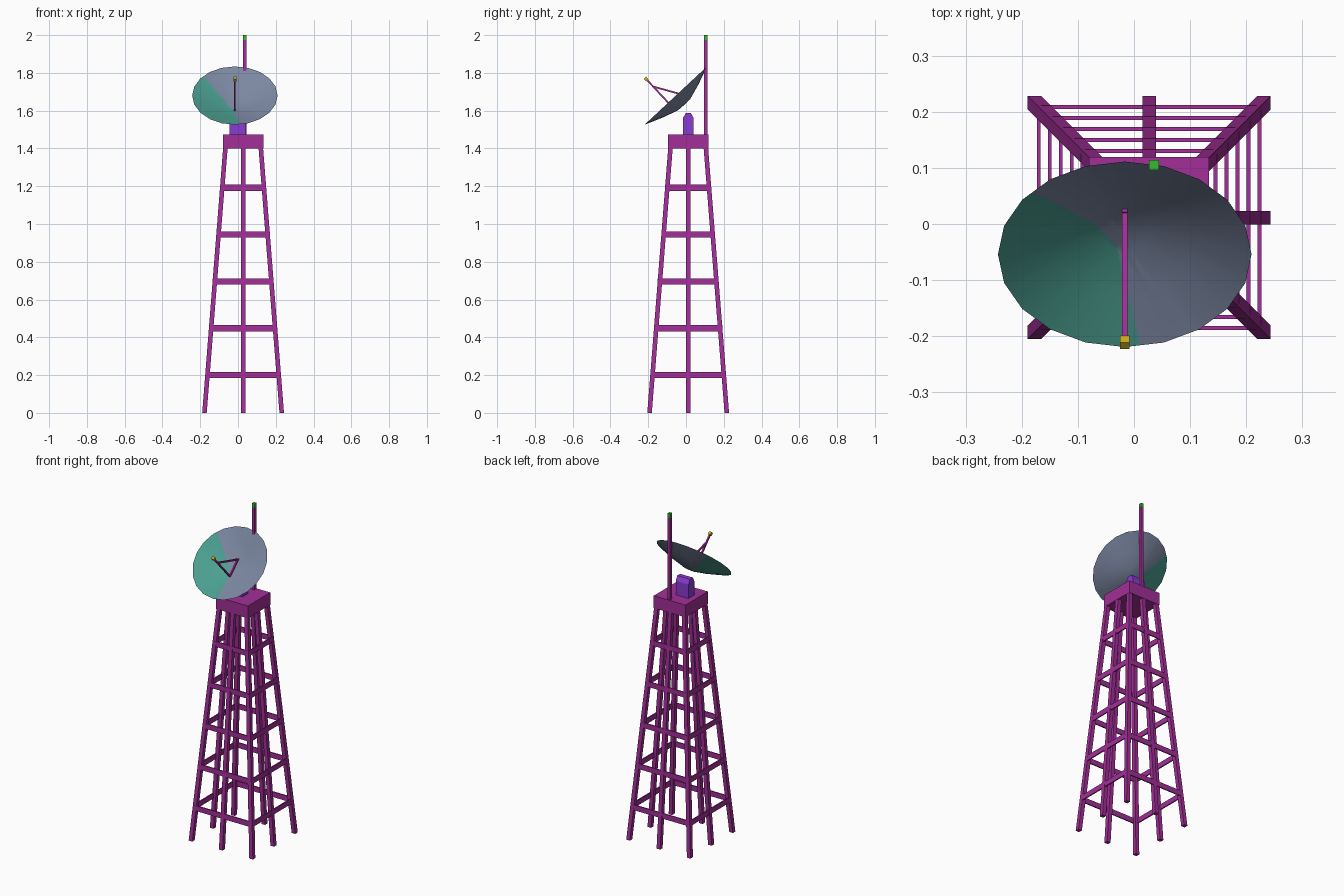
import bpy, bmesh, math
from mathutils import Vector, Matrix

if "Cube" in bpy.data.objects:
    bpy.data.objects.remove(bpy.data.objects["Cube"])

CX, CY = 0.027, 0.0115            # tower axis
DISH = Matrix.Translation((-0.0165, -0.054, 1.68)) @ Matrix.Rotation(math.radians(43), 4, 'X')


def material(name, rgb):
    m = bpy.data.materials.new(name)
    m.diffuse_color = (*rgb, 1)
    m.use_nodes = True
    m.node_tree.nodes["Principled BSDF"].inputs["Base Color"].default_value = m.diffuse_color
    return m


PURPLE = material("purple steel", (0.36, 0.028, 0.31))
SLATE = material("slate dish", (0.20, 0.245, 0.36))
TEAL = material("teal dish", (0.07, 0.34, 0.28))
VIOLET = material("violet mount", (0.25, 0.045, 0.63))
GREEN = material("green lamp", (0.04, 0.48, 0.03))
YELLOW = material("yellow feed", (0.62, 0.42, 0.01))


def finish(name, bm, *mats):
    bmesh.ops.recalc_face_normals(bm, faces=bm.faces)
    me = bpy.data.meshes.new(name)
    bm.to_mesh(me)
    bm.free()
    for m in mats:
        me.materials.append(m)
    ob = bpy.data.objects.new(name, me)
    bpy.context.collection.objects.link(ob)
    return ob


def box(name, centre, size, mat, matrix=None):
    bm = bmesh.new()
    bmesh.ops.create_cube(bm, size=1, matrix=Matrix.Translation(centre) @ Matrix.Diagonal((*size, 1)))
    if matrix:
        bm.transform(matrix)
    return finish(name, bm, mat)


def loft(name, ring_a, ring_b, mat):
    """Prism between two matching rings of points."""
    bm = bmesh.new()
    a = [bm.verts.new(p) for p in ring_a]
    b = [bm.verts.new(p) for p in ring_b]
    bm.faces.new(a)
    bm.faces.new(b)
    n = len(a)
    for i in range(n):
        j = (i + 1) % n
        bm.faces.new((a[i], a[j], b[j], b[i]))
    return finish(name, bm, mat)


def square(x, y, z, w):
    h = w / 2
    return [(x + sx * h, y + sy * h, z) for sx, sy in ((-1, -1), (1, -1), (1, 1), (-1, 1))]


def half_width(z):                # outer half width of the tower at height z
    return 0.2165 - (0.2165 - 0.106) * z / 1.4


# eight leaning legs: four corners and four side middles
LEG = 0.024
for sx in (-1, 0, 1):
    for sy in (-1, 0, 1):
        if sx or sy:
            rings = []
            for z in (0, 1.41):
                r = half_width(z) - LEG / 2
                rings.append(square(CX + sx * r, CY + sy * r, z, LEG))
            loft("tower_leg", *rings, PURPLE)

# five rings of flat cross beams
for k in range(5):
    z = 0.2 + 0.248 * k
    r = half_width(z) - 0.004
    for s in (-1, 1):
        box("cross_beam", (CX, CY + s * r, z), (2 * r - 0.01, 0.007, 0.032), PURPLE)
        box("cross_beam", (CX + s * r, CY, z), (0.007, 2 * r - 0.01, 0.032), PURPLE)

# platform, mast and lamp
box("platform", (CX, CY, 1.4375), (0.214, 0.216, 0.075), PURPLE)
box("mast", (0.0355, 0.105, 1.722), (0.017, 0.017, 0.506), PURPLE)
box("mast_lamp", (0.0355, 0.105, 1.9875), (0.018, 0.018, 0.025), GREEN)

# mount block with a chamfered top
profile = [(-0.028, 1.47), (0.028, 1.47), (0.028, 1.56), (0.014, 1.587), (-0.014, 1.587), (-0.028, 1.56)]
loft("dish_mount", *[[(x, y + 0.012, z) for y, z in profile] for x in (-0.045, 0.041)], VIOLET)

# dish: thin lathed bowl with 20 sides
bm = bmesh.new()
R = 0.226
bowl = [(0, -0.067), (0.045, -0.065), (0.13, -0.038), (R, 0), (0.13, -0.035), (0.045, -0.062), (0, -0.064)]
verts = [bm.verts.new((r, 0, z)) for r, z in bowl]
edges = [bm.edges.new(p) for p in zip(verts, verts[1:])]
bmesh.ops.spin(bm, geom=verts + edges, cent=(0, 0, 0), axis=(0, 0, 1), angle=math.tau, steps=20, use_merge=True)
bmesh.ops.remove_doubles(bm, verts=bm.verts, dist=1e-5)

# teal patch: everything on the left of a bent line across the bowl
line = [Vector((u * R, v * R, 0)) for u, v in ((-0.74, 0.68), (-0.25, 0.1), (-0.05, -0.2), (0.12, -0.99))]
cuts = []
for p, q in zip(line, line[1:]):
    d = (q - p).normalized()
    cuts.append((p, Vector((-d.y, d.x, 0))))
for p, n in cuts:
    bmesh.ops.bisect_plane(bm, geom=bm.verts[:] + bm.edges[:] + bm.faces[:], plane_co=p, plane_no=n, dist=1e-5)
for f in bm.faces:
    c = f.calc_center_median()
    f.material_index = int(all((c - p).dot(n) < 0 for p, n in cuts))
    f.smooth = True
bm.transform(DISH)
dish = finish("dish", bm, SLATE, TEAL)
dish.data.set_sharp_from_angle(angle=math.radians(35))


# feed arm: triangle of rods in the dish's own frame, with the feed at the tip
def rod(name, a, b, w=0.009):
    a, b = Vector(a), Vector(b)
    d = b - a
    m = DISH @ Matrix.Translation((a + b) / 2) @ d.to_track_quat('Z', 'X').to_matrix().to_4x4()
    box(name, (0, 0, 0), (w, w, d.length), PURPLE, m)


rod("feed_arm", (0, -0.055, -0.062), (0, -0.055, 0.165))
rod("feed_brace", (0, 0.053, -0.060), (0, -0.056, 0.118))
rod("feed_base", (0, -0.055, -0.056), (0, 0.055, -0.056))
box("feed_tip", (0, -0.055, 0.171), (0.017, 0.017, 0.018), YELLOW, DISH)
